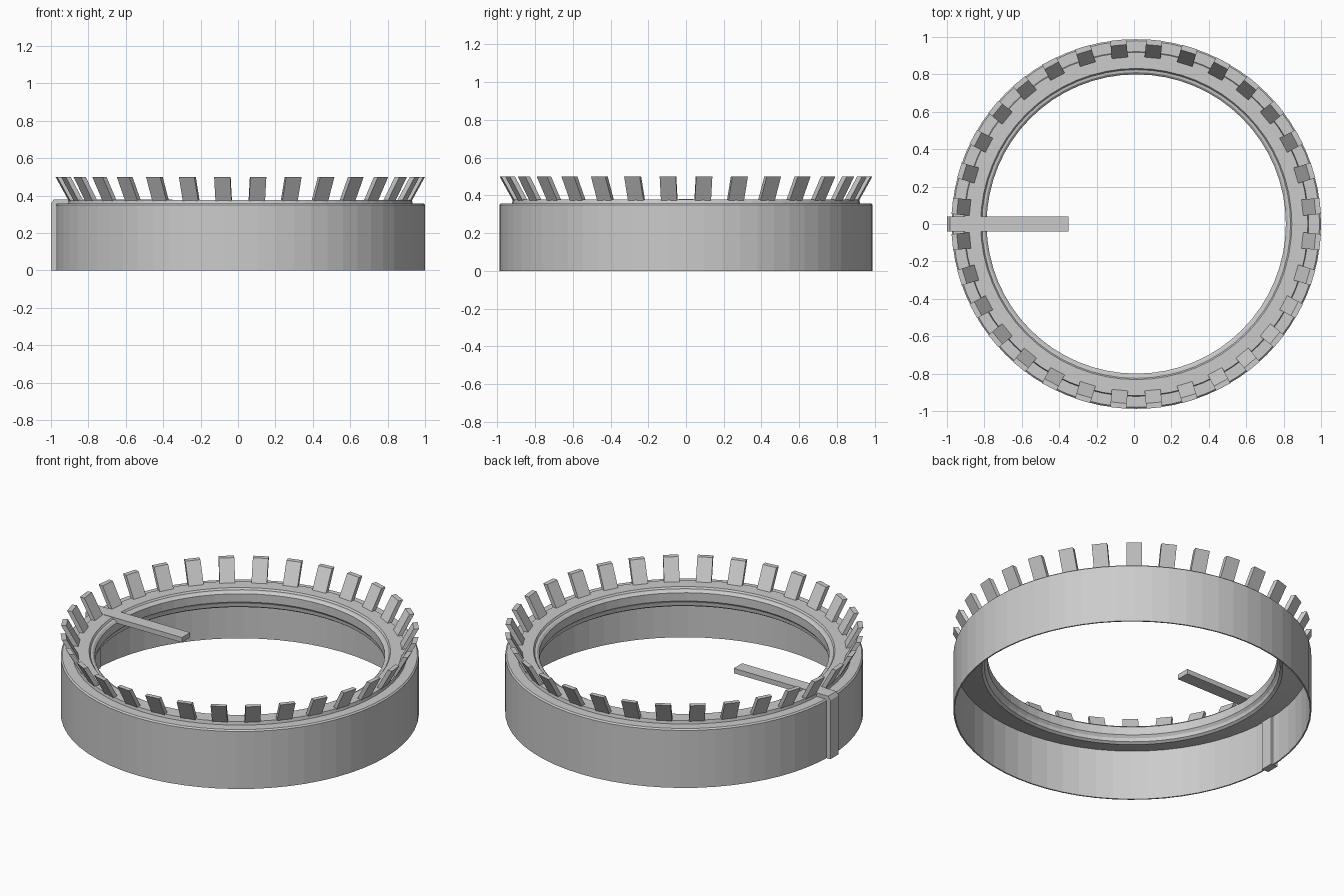
import bpy, bmesh, math
from mathutils import Vector

if "Cube" in bpy.data.objects:
    bpy.data.objects.remove(bpy.data.objects["Cube"])

CX = 0.012      # ring centre, offset by the outer tab
SEG = 64
TEETH = 32


def make_object(name, bm):
    bmesh.ops.recalc_face_normals(bm, faces=bm.faces)
    mesh = bpy.data.meshes.new(name)
    bm.to_mesh(mesh)
    bm.free()
    ob = bpy.data.objects.new(name, mesh)
    bpy.context.collection.objects.link(ob)
    return ob


def lathe(name, profile):
    # closed (radius, height) profile revolved around z
    bm = bmesh.new()
    rings = []
    for i in range(SEG):
        a = 2 * math.pi * i / SEG
        rings.append([bm.verts.new((CX + r * math.cos(a), r * math.sin(a), z))
                      for r, z in profile])
    n = len(profile)
    for i in range(SEG):
        p, q = rings[i], rings[(i + 1) % SEG]
        for j in range(n):
            k = (j + 1) % n
            bm.faces.new((p[j], q[j], q[k], p[k]))
    return make_object(name, bm)


def prism(bm, section, half_width, angle=0.0, cx=0.0):
    # (radius, height) section extruded sideways, turned to an angle
    c, s = math.cos(angle), math.sin(angle)
    sides = []
    for w in (-half_width, half_width):
        sides.append([bm.verts.new((cx + r * c - w * s, r * s + w * c, z))
                      for r, z in section])
    a, b = sides
    n = len(section)
    bm.faces.new(a)
    bm.faces.new(b[::-1])
    for i in range(n):
        j = (i + 1) % n
        bm.faces.new((a[i], b[i], b[j], a[j]))


# Thin outer skirt with the stepped top flange
lathe("bezel_ring", [
    (0.988, 0.0), (0.988, 0.35), (0.980, 0.358), (0.922, 0.358),
    (0.918, 0.378), (0.832, 0.378), (0.825, 0.368), (0.812, 0.366),
    (0.80, 0.355), (0.80, 0.305), (0.812, 0.29), (0.815, 0.27),
    (0.83, 0.26), (0.98, 0.305), (0.98, 0.0)])

# Flared teeth around the rim
bm = bmesh.new()
for i in range(TEETH):
    prism(bm, [(0.888, 0.37), (0.916, 0.37), (0.988, 0.50), (0.960, 0.50)],
          0.043, 2 * math.pi * (i + 0.5) / TEETH, CX)
make_object("rim_teeth", bm)

# Pointer bar reaching inwards, and the tab down the outside wall
bm = bmesh.new()
prism(bm, [(-0.96, 0.35), (-0.35, 0.35), (-0.35, 0.38), (-0.96, 0.38)], 0.04)
make_object("pointer_bar", bm)
bm = bmesh.new()
prism(bm, [(-1.0, 0.0), (-0.955, 0.0), (-0.955, 0.38), (-0.985, 0.38),
           (-1.0, 0.358)], 0.04)
make_object("outer_tab", bm)
